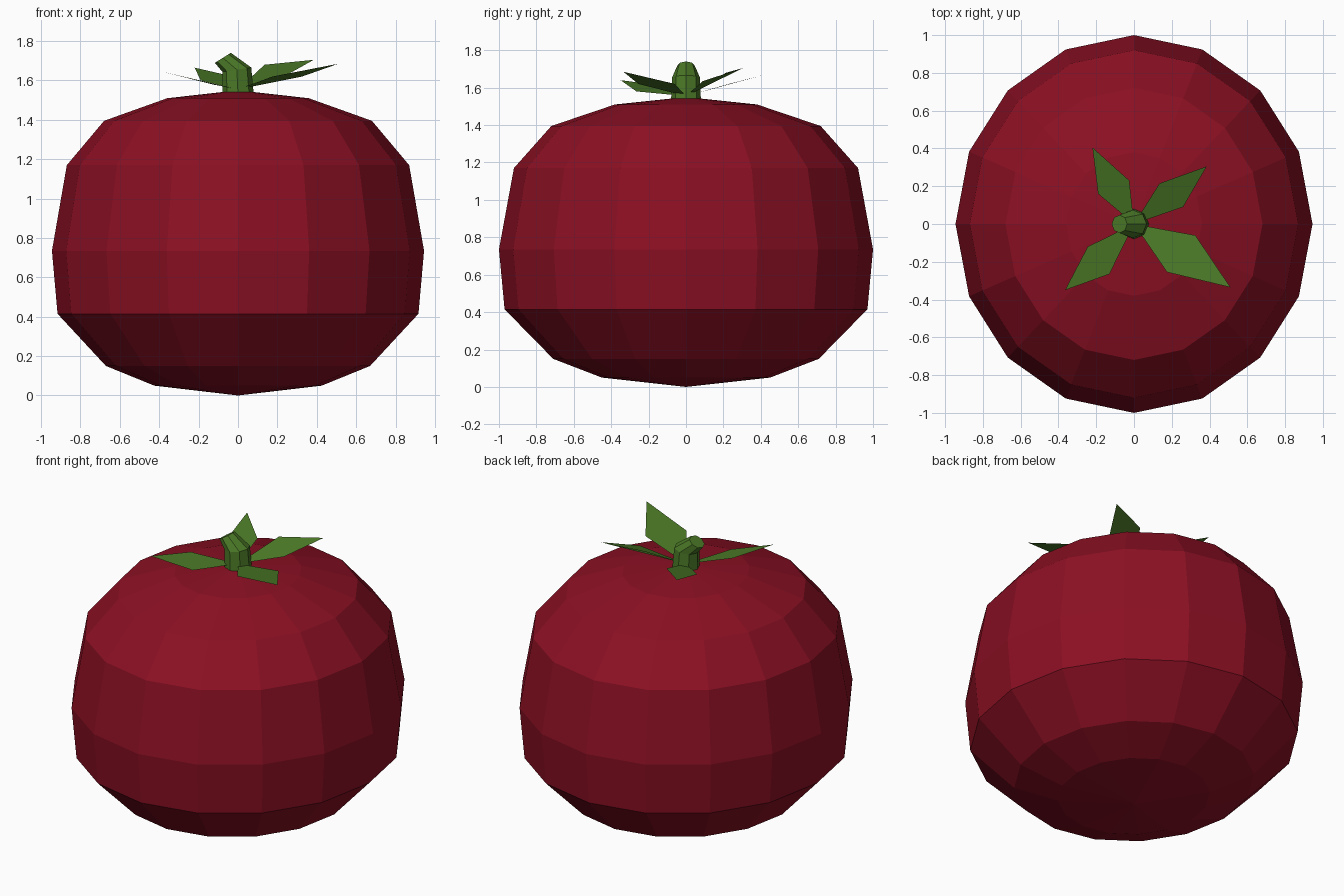
import bpy, bmesh
from math import cos, sin, tau
from mathutils import Vector

default = bpy.data.objects.get("Cube")
if default:
    bpy.data.objects.remove(default, do_unlink=True)


def make_material(name, rgb):
    mat = bpy.data.materials.new(name)
    mat.use_nodes = True
    color = (*rgb, 1)
    mat.diffuse_color = color
    bsdf = next(n for n in mat.node_tree.nodes if n.type == 'BSDF_PRINCIPLED')
    bsdf.inputs["Base Color"].default_value = color
    return mat


def finish(bm, name, mat):
    mesh = bpy.data.meshes.new(name)
    bm.to_mesh(mesh)
    bm.free()
    mesh.materials.append(mat)
    obj = bpy.data.objects.new(name, mesh)
    bpy.context.collection.objects.link(obj)
    return obj


def bridge(bm, rings):
    """Join successive vertex loops with quads."""
    for low, high in zip(rings, rings[1:]):
        n = len(low)
        for i in range(n):
            j = (i + 1) % n
            bm.faces.new((low[i], low[j], high[j], high[i]))


def fan(bm, ring, point):
    """Close a vertex loop to a single point."""
    tip = bm.verts.new(point)
    for i in range(len(ring)):
        bm.faces.new((ring[i], ring[(i + 1) % len(ring)], tip))


red = make_material("tomato red", (0.26, 0.005, 0.017))
green = make_material("leaf green", (0.07, 0.19, 0.02))

# Fruit: faceted lathe, slightly narrower across x
SIDES = 16
profile = [(0.45, 0.05), (0.71, 0.15), (0.97, 0.415), (1.0, 0.735),
           (0.92, 1.17), (0.72, 1.395), (0.38, 1.51)]
bm = bmesh.new()
rings = [[bm.verts.new((0.945 * r * cos(tau * i / SIDES), r * sin(tau * i / SIDES), z))
          for i in range(SIDES)] for r, z in profile]
bridge(bm, rings)
fan(bm, rings[0], (0, 0, 0))
fan(bm, rings[-1], (0, 0, 1.55))
bmesh.ops.recalc_face_normals(bm, faces=bm.faces)
finish(bm, "fruit_body", red)

# Stem: eight-sided tube that bends toward -x; each ring is centre, axis, radius
bm = bmesh.new()
rings = []
for centre, axis, radius in [((0, 0, 1.53), (0, 0, 1), 0.08),
                             ((-0.006, 0, 1.655), (-0.15, 0, 1), 0.074),
                             ((-0.077, 0, 1.715), (-0.53, 0, 0.85), 0.048)]:
    axis = Vector(axis).normalized()
    across = Vector((0, 1, 0)).cross(axis)
    rings.append([bm.verts.new(Vector(centre) + radius * (
        across * cos(tau * i / 8) + Vector((0, 1, 0)) * sin(tau * i / 8))) for i in range(8)])
bridge(bm, rings)
bm.faces.new(rings[-1])
bm.faces.new(rings[0][::-1])
bmesh.ops.recalc_face_normals(bm, faces=bm.faces)
finish(bm, "stem", green)

# Leaves: thin kites from the stem foot, counter-clockwise from above
leaves = {
    "leaf_back_right": [(-0.025, 0.23, 1.62), (-0.22, 0.405, 1.665), (-0.19, 0.16, 1.60)],
    "leaf_back_left": [(0.26, 0.09, 1.635), (0.385, 0.305, 1.705), (0.135, 0.215, 1.68)],
    "leaf_front_left": [(0.175, -0.255, 1.62), (0.51, -0.335, 1.685), (0.325, -0.06, 1.62)],
    "leaf_front_right": [(-0.245, -0.12, 1.61), (-0.365, -0.35, 1.64), (-0.13, -0.265, 1.58)],
}
for name, points in leaves.items():
    bm = bmesh.new()
    bm.faces.new([bm.verts.new(p) for p in [(0, 0, 1.555)] + points])
    finish(bm, name, green)
